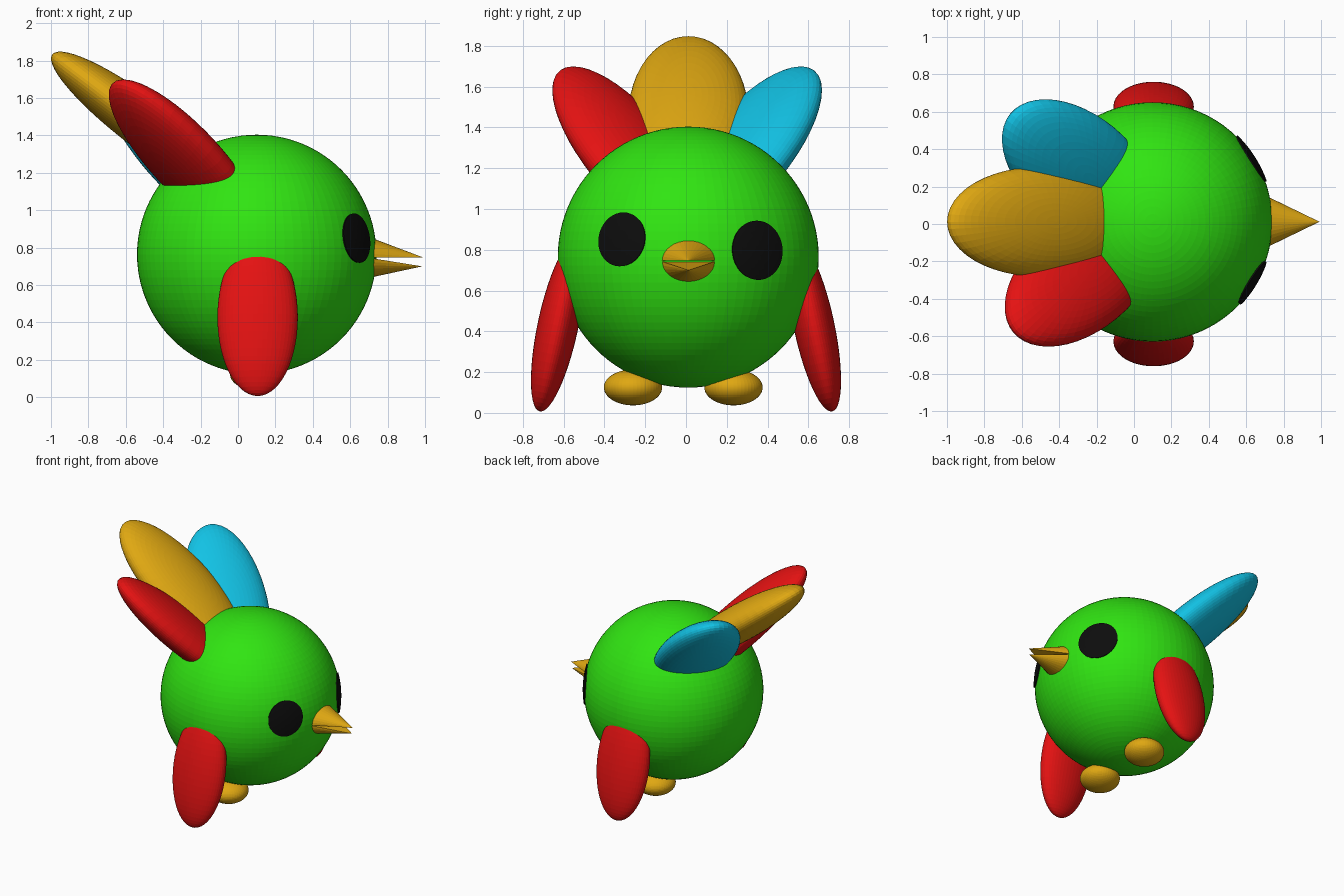
import bpy, bmesh, math
from mathutils import Matrix, Vector

if "Cube" in bpy.data.objects:
    bpy.data.objects.remove(bpy.data.objects["Cube"])


def material(name, rgb):
    m = bpy.data.materials.new(name)
    m.diffuse_color = (*rgb, 1)
    m.use_nodes = True
    m.node_tree.nodes["Principled BSDF"].inputs["Base Color"].default_value = m.diffuse_color
    return m


GREEN = material("green", (0.03, 0.78, 0.006))
RED = material("red", (0.78, 0.006, 0.006))
GOLD = material("gold", (0.74, 0.39, 0.006))
CYAN = material("cyan", (0.006, 0.54, 0.78))
BLACK = material("black", (0.004, 0.004, 0.004))


def finish(name, bm, mat):
    bmesh.ops.recalc_face_normals(bm, faces=bm.faces)
    me = bpy.data.meshes.new(name)
    bm.to_mesh(me)
    bm.free()
    me.materials.append(mat)
    ob = bpy.data.objects.new(name, me)
    bpy.context.collection.objects.link(ob)
    return ob


def ellipsoid(name, mat, loc, radii, rot=Matrix(), seg=48, rings=28):
    bm = bmesh.new()
    bmesh.ops.create_uvsphere(bm, u_segments=seg, v_segments=rings, radius=1)
    bm.transform(Matrix.Translation(loc) @ rot @ Matrix.Diagonal((*radii, 1)))
    return finish(name, bm, mat)


# Round body
CENTRE = Vector((0.10, 0.011, 0.764))
R = 0.64
ellipsoid("body", GREEN, CENTRE, (R, R, R), seg=80, rings=48)

# Wings and feet, left and right
for side, s, foot_y in (("right", -1, -0.26), ("left", 1, 0.233)):
    ellipsoid(side + "_wing", RED, (0.105, s * 0.628, 0.428), (0.215, 0.10, 0.43),
              Matrix.Rotation(math.radians(12 * s), 4, 'X'))
    ellipsoid(side + "_foot", GOLD, (0.10, foot_y, 0.125), (0.143, 0.143, 0.088))


# Tail feathers: flat ellipsoids leaning back, fanned around the vertical
def feather(name, mat, loc, tilt, yaw):
    rot = (Matrix.Rotation(math.radians(yaw), 4, 'Z')
           @ Matrix.Rotation(math.radians(tilt), 4, 'Y'))
    ellipsoid(name, mat, loc, (0.625, 0.295, 0.135), rot)


feather("middle_tail_feather", GOLD, (-0.494, 0.012, 1.457), 37, 0)
feather("right_tail_feather", RED, (-0.28, -0.278, 1.271), 41.8, 39.5)
feather("left_tail_feather", CYAN, (-0.295, 0.289, 1.271), 41.8, -39.5)


# Eyes: thin round caps lying on the body
def eye(name, dy, dz, angle):
    d = Vector((math.sqrt(R * R - dy * dy - dz * dz), dy, dz))
    rot = d.to_track_quat('Z', 'Y').to_matrix().to_4x4()
    bm = bmesh.new()
    n, rings, previous = 40, 6, None
    pole = bm.verts.new((0, 0, R + 0.008))
    for k in range(1, rings + 2):
        t = math.radians(angle) * min(k, rings) / rings
        r = R + 0.008 if k <= rings else R - 0.001
        ring = [bm.verts.new((r * math.sin(t) * math.cos(2 * math.pi * i / n),
                              r * math.sin(t) * math.sin(2 * math.pi * i / n),
                              r * math.cos(t))) for i in range(n)]
        for i in range(n):
            j = (i + 1) % n
            if previous:
                bm.faces.new((previous[i], ring[i], ring[j], previous[j]))
            else:
                bm.faces.new((pole, ring[i], ring[j]))
        previous = ring
    bm.transform(Matrix.Translation(CENTRE) @ rot)
    finish(name, bm, BLACK)


eye("right_eye", -0.330, 0.088, 11.9)
eye("left_eye", 0.345, 0.034, 13.0)


# Beak: two half cones with a narrow gap, bases sunk in the body
def half_cone(name, base_z, height, tip):
    bm = bmesh.new()
    n = 16
    arc = [bm.verts.new((0.60, 0.012 + 0.19 * math.cos(math.pi * i / n),
                         base_z + height * math.sin(math.pi * i / n)))
           for i in range(n + 1)]
    point = bm.verts.new(tip)
    for i in range(n):
        bm.faces.new((arc[i], arc[i + 1], point))
    bm.faces.new((arc[n], arc[0], point))
    bm.faces.new(arc)
    finish(name, bm, GOLD)


half_cone("upper_beak", 0.747, 0.148, (0.992, 0.012, 0.747))
half_cone("lower_beak", 0.762, -0.145, (0.985, 0.012, 0.70))
